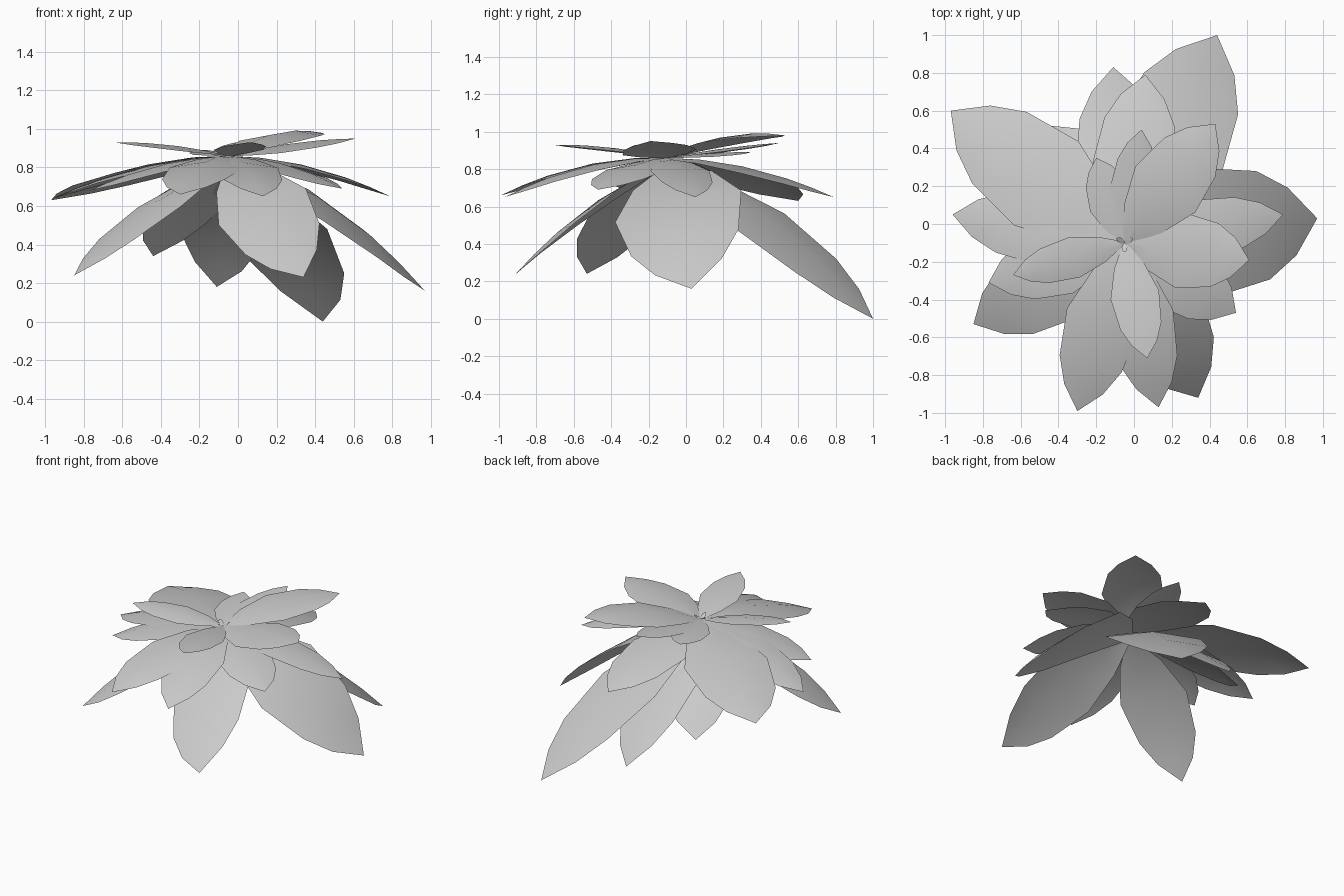
import bpy, bmesh, math
from mathutils import Vector

cube = bpy.data.objects.get("Cube")
if cube:
    bpy.data.objects.remove(cube, do_unlink=True)

# Plain grey leaf material
grey = bpy.data.materials.new("leaf_grey")
grey.use_nodes = True
colour = (0.6, 0.6, 0.6, 1)
grey.diffuse_color = colour
grey.node_tree.nodes["Principled BSDF"].inputs["Base Color"].default_value = colour

# Leaf outline: (distance along the leaf, share of half width)
OUTLINE = [(0, 0.06), (0.2, 0.62), (0.45, 1), (0.72, 0.85), (0.87, 0.53)]
CENTRE = Vector((-0.05, -0.1, 0))


def leaf(name, tip, half_width, arch, base_z=0.86, roll=0, droop=0.15):
    """One thin leaf from the crown to its tip, arched, crowned and rolled."""
    tip = Vector(tip)
    along = Vector((tip.x, tip.y, 0)) - CENTRE
    base = CENTRE + Vector((0, 0, base_z))
    side = Vector((-along.y, along.x, 0)).normalized()
    left = side + Vector((0, 0, roll - droop))
    right = -side + Vector((0, 0, -roll - droop))

    bm = bmesh.new()
    rows = []
    for t, share in OUTLINE:
        mid = base.lerp(tip, t)
        mid.z += arch * 4 * t * (1 - t)
        w = half_width * share
        rows.append([bm.verts.new(p) for p in (mid + right * w, mid, mid + left * w)])
    for a, b in zip(rows, rows[1:]):
        for i in range(2):
            bm.faces.new((a[i], b[i], b[i + 1], a[i + 1]))
    end = bm.verts.new(tip)
    for i in range(2):
        bm.faces.new((rows[-1][i], end, rows[-1][i + 1]))
    bmesh.ops.recalc_face_normals(bm, faces=bm.faces)
    if sum(f.normal.z for f in bm.faces) < 0:
        bmesh.ops.reverse_faces(bm, faces=bm.faces)
    for f in bm.faces:
        f.smooth = True

    mesh = bpy.data.meshes.new(name)
    bm.to_mesh(mesh)
    bm.free()
    mesh.materials.append(grey)
    obj = bpy.data.objects.new(name, mesh)
    bpy.context.collection.objects.link(obj)


# Drooping outer leaves
leaf("low_leaf_back_left", (0.44, 1.0, 0.0), 0.32, 0.12, 0.82, roll=0.13)
leaf("low_leaf_left", (0.97, 0.03, 0.16), 0.34, 0.13, 0.82, roll=0.25)
leaf("low_leaf_front", (0.34, -0.92, 0.23), 0.25, 0.08, 0.82, roll=0.38)
leaf("low_leaf_front_right", (-0.85, -0.53, 0.24), 0.23, 0.07, 0.82)
leaf("low_leaf_back", (-0.11, 0.83, 0.18), 0.23, 0.09, 0.82, roll=0.2)
leaf("low_leaf_back_right", (-0.44, 0.52, 0.34), 0.23, 0.08, 0.82)

# Spreading middle leaves
leaf("middle_leaf_back_right", (-0.97, 0.6, 0.63), 0.28, 0.06)
leaf("middle_leaf_right", (-0.96, 0.05, 0.64), 0.19, 0.05)
leaf("middle_leaf_front_right", (-0.77, -0.31, 0.68), 0.18, 0.04)
leaf("middle_leaf_front", (-0.3, -0.99, 0.66), 0.2, 0.06)
leaf("middle_leaf_front_left", (0.13, -0.97, 0.65), 0.18, 0.06)
leaf("middle_leaf_left_front", (0.54, -0.47, 0.69), 0.19, 0.04)
leaf("middle_leaf_left", (0.79, 0.05, 0.65), 0.16, 0.05)
leaf("middle_leaf_back", (0.06, 0.79, 0.65), 0.22, 0.05)

# Raised upper leaves
leaf("upper_leaf_right", (-0.64, -0.27, 0.93), 0.11, 0.02, roll=-0.1)
leaf("upper_leaf_left", (0.61, -0.19, 0.95), 0.2, 0.02, roll=0.08)
leaf("upper_leaf_back_left", (0.43, 0.53, 0.98), 0.2, 0.055)
leaf("upper_leaf_back", (0.04, 0.5, 0.94), 0.12, 0.01)
leaf("upper_leaf_back_right", (-0.2, 0.35, 0.89), 0.12, 0.01)
leaf("upper_leaf_front", (0.07, -0.71, 0.93), 0.13, 0.02)

# Tiny bud leaves at the crown
for i in range(3):
    a = math.radians(120 * i + 30)
    leaf(f"bud_leaf_{i}", (CENTRE.x + 0.05 * math.cos(a),
                           CENTRE.y + 0.05 * math.sin(a), 0.89), 0.015, 0)
